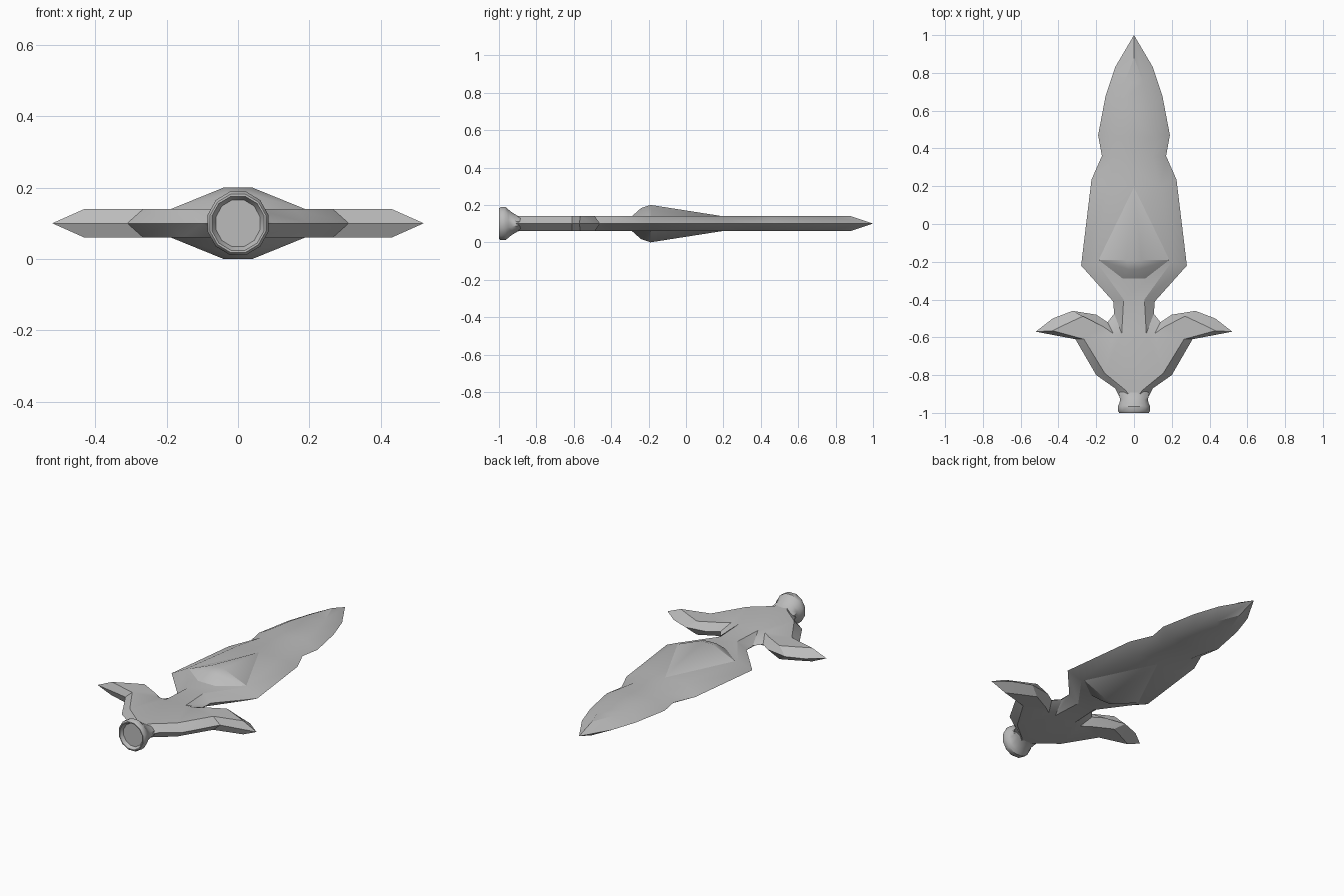
import bpy, bmesh, math

if "Cube" in bpy.data.objects:
    bpy.data.objects.remove(bpy.data.objects["Cube"])

MID = 0.10     # height of the blade's centre plane
HALF = 0.04    # half thickness of the flat body

steel = bpy.data.materials.new("grey steel")
steel.diffuse_color = (0.5, 0.5, 0.5, 1)
steel.use_nodes = True
steel.node_tree.nodes["Principled BSDF"].inputs["Base Color"].default_value = steel.diffuse_color


def finish(bm, name, angle=30):
    bmesh.ops.recalc_face_normals(bm, faces=bm.faces)
    me = bpy.data.meshes.new(name)
    bm.to_mesh(me)
    bm.free()
    me.materials.append(steel)
    ob = bpy.data.objects.new(name, me)
    bpy.context.collection.objects.link(ob)
    bpy.ops.object.select_all(action='DESELECT')
    ob.select_set(True)
    bpy.context.view_layer.objects.active = ob
    bpy.ops.object.shade_smooth_by_angle(angle=math.radians(angle))
    return ob


# Half outline: sharp edge (x, y) and matching flat-face corner (x, y)
outline = [
    (0.00, 1.00, 0.00, 0.88),
    (0.10, 0.83, 0.05, 0.75),
    (0.15, 0.68, 0.09, 0.62),
    (0.19, 0.47, 0.12, 0.46),
    (0.17, 0.36, 0.10, 0.35),
    (0.225, 0.235, 0.14, 0.20),
    (0.28, -0.22, 0.20, -0.20),
    (0.11, -0.41, 0.055, -0.40),
    (0.105, -0.475, 0.065, -0.58),
    (0.14, -0.52, 0.11, -0.58),
    (0.20, -0.48, 0.16, -0.545),
    (0.325, -0.46, 0.27, -0.488),
    (0.43, -0.50, 0.36, -0.53),
    (0.52, -0.57, 0.43, -0.565),
    (0.31, -0.61, 0.265, -0.61),
    (0.20, -0.80, 0.155, -0.79),
    (0.10, -0.87, 0.045, -0.88),
    (0.08, -0.91, 0.03, -0.90),
]

# Flat body with bevelled edges: blade, neck and winged guard
bm = bmesh.new()
loop = outline + [(-a, b, -c, d) for a, b, c, d in reversed(outline[1:])]
edge = [bm.verts.new((p[0], p[1], MID)) for p in loop]
n = len(loop)
for s in (1, -1):
    flat = [bm.verts.new((p[2], p[3], MID + s * HALF)) for p in loop]
    bm.faces.new(flat)
    for i in range(n):
        j = (i + 1) % n
        bm.faces.new((edge[i], edge[j], flat[j], flat[i]))
bmesh.ops.triangulate(bm, faces=[f for f in bm.faces if len(f.verts) > 4])
finish(bm, "blade_and_guard")

# Raised central ridge, one on each side of the blade
for s, name in ((1, "upper_ridge"), (-1, "lower_ridge")):
    bm = bmesh.new()

    def pair(x, y, h):
        return [bm.verts.new((k * x, y, MID + s * h)) for k in (1, -1)]

    tip = bm.verts.new((0, 0.20, MID + s * 0.039))
    base = pair(0.19, -0.19, 0.039)
    peak = pair(0.04, -0.19, 0.10)
    brow = pair(0.03, -0.24, 0.083)
    foot = pair(0.06, -0.29, 0.039)
    bm.faces.new((tip, peak[0], peak[1]))
    for a, b in ((peak, brow), (brow, foot)):
        bm.faces.new((a[0], b[0], b[1], a[1]))
    for k in (0, 1):
        bm.faces.new((tip, base[k], peak[k]))
        bm.faces.new((peak[k], base[k], brow[k]))
        bm.faces.new((brow[k], base[k], foot[k]))
    bm.faces.new((tip, base[0], foot[0], foot[1], base[1]))
    finish(bm, name)

# Socket at the end: flattened neck flaring to a round cup
rings = [(-0.87, 0.070, 0.036), (-0.90, 0.083, 0.042), (-0.93, 0.076, 0.060),
         (-0.95, 0.080, 0.076), (-0.965, 0.088, 0.089), (-0.99, 0.088, 0.089),
         (-1.0, 0.081, 0.082), (-1.0, 0.076, 0.076), (-0.98, 0.064, 0.066)]
SIDES = 12
bm = bmesh.new()
prev = None
for k, (y, rx, rz) in enumerate(rings):
    ring = []
    for i in range(SIDES):
        a = 2 * math.pi * (i + 0.5) / SIDES
        ring.append(bm.verts.new((rx * math.cos(a), y, MID + rz * 1.03 * math.sin(a))))
    if prev:
        for i in range(SIDES):
            j = (i + 1) % SIDES
            bm.faces.new((prev[i], prev[j], ring[j], ring[i]))
    if k in (0, len(rings) - 1):
        bm.faces.new(ring)
    prev = ring
finish(bm, "end_socket", 35)
